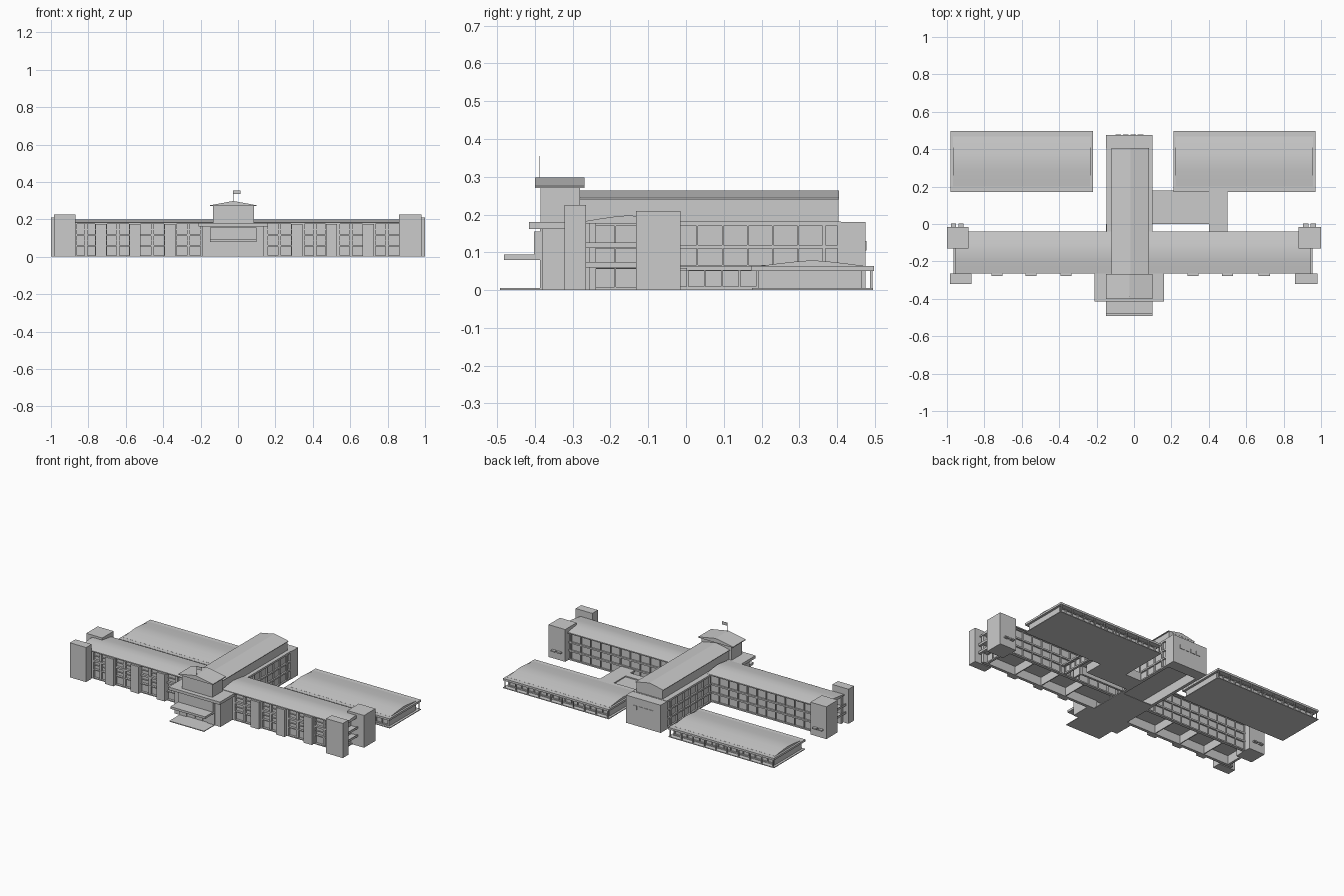
import bpy, bmesh, math

if "Cube" in bpy.data.objects:
    bpy.data.objects.remove(bpy.data.objects["Cube"])


def finish(name, bm):
    me = bpy.data.meshes.new(name)
    bm.to_mesh(me)
    bm.free()
    ob = bpy.data.objects.new(name, me)
    bpy.context.collection.objects.link(ob)
    return ob


def boxes(name, items):
    """One object from boxes given as (x0, x1, y0, y1, z0, z1)."""
    bm = bmesh.new()
    for x0, x1, y0, y1, z0, z1 in items:
        r = bmesh.ops.create_cube(bm, size=1)
        for v in r["verts"]:
            v.co = ((x0 + x1) / 2 + v.co.x * (x1 - x0),
                    (y0 + y1) / 2 + v.co.y * (y1 - y0),
                    (z0 + z1) / 2 + v.co.z * (z1 - z0))
    return finish(name, bm)


def roof(name, along, a0, a1, b0, b1, z0, z1, ridge, seg=2):
    """Slab with a gabled (seg=2) or gently curved top, extruded along x or y."""
    prof = [(b0, z0), (b1, z0)]
    for i in range(seg + 1):
        t = i / seg
        prof.append((b1 + (b0 - b1) * t, z1 + (ridge - z1) * (1 - abs(2 * t - 1) ** 1.3)))
    bm = bmesh.new()
    ends = []
    for a in (a0, a1):
        ends.append([bm.verts.new((a, b, z) if along == "x" else (b, a, z)) for b, z in prof])
    n = len(prof)
    for i in range(n):
        j = (i + 1) % n
        f = bm.faces.new((ends[0][i], ends[0][j], ends[1][j], ends[1][i]))
        f.smooth = seg > 2 and 2 <= i < n - 1
    bm.faces.new(ends[0])
    bm.faces.new(ends[1])
    bmesh.ops.recalc_face_normals(bm, faces=bm.faces)
    for e in bm.edges:
        if len(e.link_faces) == 2 and e.calc_face_angle() > 0.5:
            e.smooth = False
    return finish(name, bm)


def grid_wall(name, along, a0, a1, b_out, b_in, z0, z1, n, rows, post=0.005):
    """Glazed wall: recessed pane, n columns of openings, solid bands between rows."""
    b = sorted((b_out, b_in))
    p = sorted(((b_out + b_in) / 2, b_in))
    parts = [(a0, a1, p[0], p[1], z0, z1)]
    edge = z0
    for r0, r1 in rows + [(z1, z1)]:
        if r0 > edge + 1e-4:
            parts.append((a0, a1, b[0], b[1], edge, r0))
        edge = r1
    for i in range(n + 1):
        c = a0 + post / 2 + (a1 - a0 - post) * i / n
        for r0, r1 in rows:
            parts.append((c - post / 2, c + post / 2, b[0], b[1], r0, r1))
    if along == "y":
        parts = [(q[2], q[3], q[0], q[1], q[4], q[5]) for q in parts]
    return boxes(name, parts)


ROWS = [(0.008, 0.056), (0.066, 0.11), (0.12, 0.17)]

# Accommodation wings, left and right of the spine
wings = {
    "left": (-0.95, -0.13, [(-0.86, -0.765), (-0.70, -0.583), (-0.52, -0.395), (-0.33, -0.2)],
             [-0.732, -0.55, -0.363], -1),
    "right": (0.08, 0.94, [(0.16, 0.284), (0.355, 0.467), (0.545, 0.665), (0.735, 0.86)],
              [0.315, 0.5, 0.696], 1),
}
for side, (x0, x1, groups, bays, s) in wings.items():
    # front wall: piers, bands, recessed panes and window frames
    parts = [(x0, x1, -0.242, -0.238, 0, 0.178)]
    edge = x0
    for g0, g1 in groups:
        parts.append((edge, g0, -0.257, -0.238, 0, 0.178))
        for z0, z1 in ((0, 0.006), (0.056, 0.062), (0.11, 0.122), (0.174, 0.178)):
            parts.append((g0, g1, -0.257, -0.238, z0, z1))
        c = (g0 + g1) / 2
        parts.append((c - 0.008, c + 0.008, -0.254, -0.238, 0, 0.178))
        for z in (0.062, 0.122):
            parts.append((g0, g1, -0.25, -0.24, z + 0.022, z + 0.025))
        edge = g1
    parts.append((edge, x1, -0.257, -0.238, 0, 0.178))
    boxes(side + "_wing_front_wall", parts)
    boxes(side + "_wing_bays", [(c - 0.03, c + 0.03, -0.278, -0.25, 0, 0.176) for c in bays])
    # back gallery, floors and partitions
    grid_wall(side + "_wing_back_wall", "x", x0, x1, -0.05, -0.07, 0, 0.178, 12, ROWS)
    boxes(side + "_wing_floors", [(x0, x1, -0.24, -0.06, z, z + 0.006) for z in (0.057, 0.113)])
    boxes(side + "_wing_partitions",
          [(c - 0.003, c + 0.003, -0.24, -0.065, 0.004, 0.057) for c in bays])
    # end wall and balconies between the towers
    e = x1 if s > 0 else x0
    grid_wall(side + "_wing_end_wall", "y", -0.257, -0.05, e - s * 0.025, e - s * 0.04,
              0, 0.178, 3, ROWS)
    lo, hi = sorted((e - s * 0.03, e + s * 0.015))
    rail = sorted((e + s * 0.011, e + s * 0.015))
    boxes(side + "_end_balconies",
          [(lo, hi, -0.265, -0.12, z, z + 0.008) for z in (0.06, 0.112)] +
          [(rail[0], rail[1], -0.265, -0.12, z, z + 0.014) for z in (0.06, 0.112)])
    ra, rb = (x0 - 0.005, -0.12) if s < 0 else (0.07, x1 + 0.005)
    roof(side + "_wing_roof", "x", ra, rb, -0.265, -0.04, 0.176, 0.183, 0.198, 6)
    # end towers with small ledges on the back
    fx = (-0.985, -0.868) if s < 0 else (0.86, 0.98)
    bx = (-1.0, -0.885) if s < 0 else (0.88, 1.0)
    boxes(side + "_front_end_tower", [(*fx, -0.322, -0.265, 0, 0.225)])
    boxes(side + "_back_end_tower", [(*bx, -0.132, -0.015, 0, 0.21)])
    c = sum(bx) / 2
    boxes(side + "_tower_ledges",
          [(c + d - 0.014, c + d + 0.014, -0.018, 0.003, 0.05, 0.058) for d in (-0.022, 0.018)])

    # low hall behind each wing: flat eaves slab with a shallow raised roof
    h0, h1 = (-0.98, -0.22) if s < 0 else (0.21, 0.97)
    boxes(side + "_hall_floor", [(h0, h1, 0.175, 0.495, 0, 0.005)])
    boxes(side + "_hall_eaves", [(h0, h1, 0.172, 0.497, 0.051, 0.064)])
    roof(side + "_hall_roof", "x", h0 + 0.012, h1 - 0.012, 0.2, 0.468, 0.06, 0.0645, 0.079, 6)
    for nm, yo, yi in (("back", 0.466, 0.45), ("front", 0.19, 0.206)):
        grid_wall(f"{side}_hall_{nm}_wall", "x", h0 + 0.02, h1 - 0.02, yo, yi,
                  0.004, 0.052, 16, [(0.012, 0.048)])
    boxes(side + "_hall_end_walls", [(h0 + 0.015, h0 + 0.025, 0.19, 0.466, 0.004, 0.052),
                                     (h1 - 0.025, h1 - 0.015, 0.19, 0.466, 0.004, 0.052)])
    step = (h1 - h0 - 0.02) / 9
    boxes(side + "_hall_posts",
          [(h0 + 0.01 + step * i - 0.003, h0 + 0.01 + step * i + 0.003, 0.487, 0.493, 0.004, 0.052)
           for i in range(10)])

# Central spine: glazed sides, solid back block, clerestory and roof
for nm, xo, xi in (("left", -0.148, -0.128), ("right", 0.098, 0.078)):
    grid_wall(f"spine_{nm}_wall", "y", -0.105, 0.365, xo, xi, 0, 0.18, 7, ROWS, 0.004)
    grid_wall(f"spine_{nm}_wall_end", "y", 0.365, 0.405, xo, xi, 0, 0.18, 1, ROWS, 0.004)
boxes("spine_back_block", [(-0.15, 0.1, 0.403, 0.475, 0, 0.18)])
boxes("spine_back_windows", [(-0.1 + 0.04 * i, -0.07 + 0.04 * i, 0.475, 0.478, 0.105, 0.13)
                             for i in range(4)])
boxes("spine_floor_and_deck", [(-0.148, 0.098, -0.265, 0.41, 0.174, 0.182),
                               (-0.14, 0.09, -0.26, 0.41, 0.06, 0.066)])
boxes("spine_clerestory", [(-0.113, 0.073, -0.29, 0.404, 0.18, 0.245)])
roof("spine_roof", "y", -0.28, 0.405, -0.12, 0.08, 0.24, 0.244, 0.264)

# Entrance block, canopy and tower
boxes("entrance_block", [(-0.19, 0.14, -0.38, -0.25, 0, 0.165),
                         (-0.15, -0.1, -0.387, -0.3, 0, 0.165),
                         (0.05, 0.1, -0.387, -0.3, 0, 0.165)])
boxes("entrance_upper_panel", [(-0.15, 0.1, -0.402, -0.38, 0.092, 0.155)])
boxes("entrance_canopy", [(-0.21, 0.16, -0.415, -0.265, 0.162, 0.18)])
boxes("entrance_doors", [(-0.09 + 0.055 * i, -0.04 + 0.055 * i, -0.386, -0.38, 0.01, 0.055)
                         for i in range(3)])
boxes("porch_roof", [(-0.15, 0.1, -0.482, -0.385, 0.08, 0.094)])
boxes("entrance_paving", [(-0.15, 0.1, -0.492, 0.0, 0, 0.005)])
boxes("tower", [(-0.133, 0.085, -0.385, -0.28, 0.16, 0.275)])
roof("tower_roof", "y", -0.4, -0.268, -0.15, 0.1, 0.27, 0.275, 0.298)

# Flag and pole
boxes("flag_pole", [(-0.026, -0.024, -0.388, -0.386, 0.28, 0.355)])
boxes("flag", [(-0.025, 0.013, -0.3875, -0.3865, 0.335, 0.355)])

# Link corridor to the right hall
boxes("corridor_roof", [(0.1, 0.5, 0.0, 0.05, 0.052, 0.062),
                        (0.4, 0.5, -0.045, 0.0, 0.052, 0.062),
                        (0.4, 0.5, 0.05, 0.178, 0.052, 0.062)])
boxes("corridor_inner_block", [(0.095, 0.4, 0.05, 0.178, 0, 0.055)])
grid_wall("corridor_side_wall", "y", -0.045, 0.19, 0.49, 0.475, 0, 0.053, 5, [(0.01, 0.05)])
grid_wall("corridor_inner_wall", "y", -0.045, 0.01, 0.408, 0.42, 0, 0.053, 1, [(0.01, 0.05)])
grid_wall("corridor_front_wall", "x", 0.1, 0.41, 0.008, 0.022, 0, 0.053, 6, [(0.01, 0.05)])
